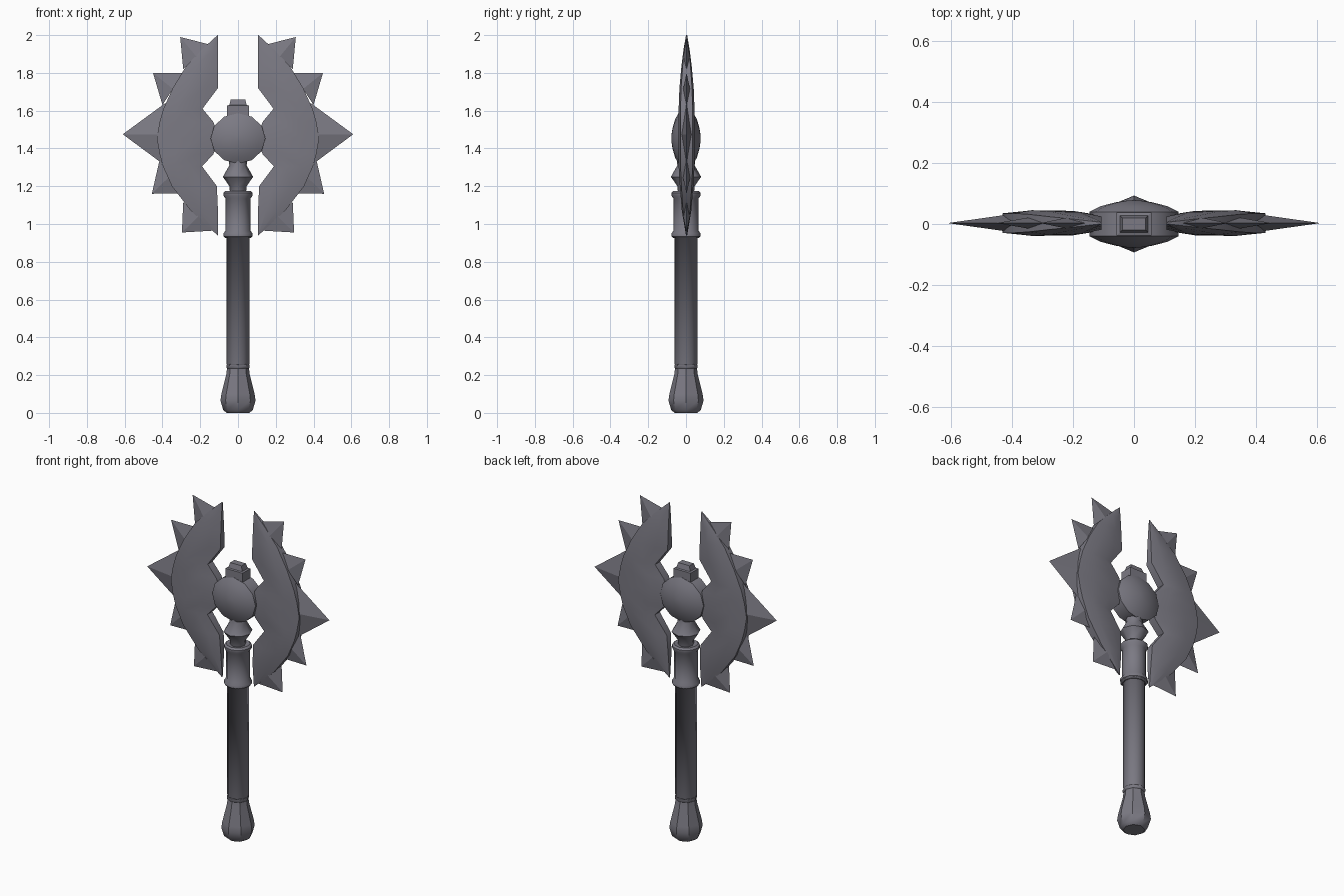
import bpy, bmesh
from math import sin, cos, pi, radians
from mathutils import Vector

cube = bpy.data.objects.get("Cube")
if cube:
    bpy.data.objects.remove(cube)

steel = bpy.data.materials.new("dark_steel")
steel.use_nodes = True
COLOUR = (0.2, 0.195, 0.23, 1)
steel.diffuse_color = COLOUR
steel.node_tree.nodes["Principled BSDF"].inputs["Base Color"].default_value = COLOUR


def finish(name, bm, angle=None):
    """Turn a bmesh into an object; angle sets the smooth shading limit."""
    bmesh.ops.recalc_face_normals(bm, faces=bm.faces)
    mesh = bpy.data.meshes.new(name)
    bm.to_mesh(mesh)
    bm.free()
    mesh.materials.append(steel)
    obj = bpy.data.objects.new(name, mesh)
    bpy.context.collection.objects.link(obj)
    bpy.ops.object.select_all(action='DESELECT')
    obj.select_set(True)
    bpy.context.view_layer.objects.active = obj
    if angle:
        bpy.ops.object.shade_smooth_by_angle(angle=radians(angle))
    return obj


def bridge(bm, rings):
    """Join closed rings of equal length and cap both ends."""
    n = len(rings[0])
    for a, b in zip(rings, rings[1:]):
        for i in range(n):
            j = (i + 1) % n
            bm.faces.new((a[i], a[j], b[j], b[i]))
    bm.faces.new(rings[0])
    bm.faces.new(rings[-1])


def lathe(name, profile, sides=8, angle=40):
    """Revolve (radius, z) points about the z axis."""
    bm = bmesh.new()
    rings = [[bm.verts.new((r * cos(2 * pi * i / sides), r * sin(2 * pi * i / sides), z))
              for i in range(sides)] for r, z in profile]
    bridge(bm, rings)
    return finish(name, bm, angle)


# Handle, from the bottom up
lathe("pommel", [(.06, 0), (.078, .015), (.093, .065), (.088, .1), (.062, .205),
                 (.058, .235), (.062, .24), (.062, .255), (.05, .262)])
lathe("shaft", [(.058, .255), (.06, .26), (.06, .93), (.074, .932)], 12, 180)
lathe("sleeve", [(.065, .925), (.077, .935), (.077, .95), (.066, .965), (.066, 1.135),
                 (.077, 1.15), (.077, 1.165), (.066, 1.175), (.04, 1.17)], 12)
lathe("neck_knot", [(.042, 1.16), (.046, 1.2), (.08, 1.25), (.046, 1.31), (.05, 1.36)], 8, 50)

# Lens-shaped hub, turned so its axis runs front to back
hub = lathe("hub", [(.02, -.077), (.06, -.071), (.11, -.058), (.145, -.04),
                    (.145, .04), (.11, .058), (.06, .071), (.02, .077)], 12)
hub.rotation_euler.x = pi / 2
hub.scale.y = .92
hub.location.z = 1.453

# Stepped cap on top of the hub
bm = bmesh.new()
steps = [(.057, .038, 1.55), (.057, .038, 1.627), (.046, .028, 1.63), (.038, .02, 1.66)]
bridge(bm, [[bm.verts.new((sx * w, sy * d, z))
             for sx, sy in ((-1, -1), (1, -1), (1, 1), (-1, 1))] for w, d, z in steps])
finish("hub_cap", bm)

# Blade rows: height, inner edge, outer edge, half thickness
ROWS = [(2.0, .106, .108, .003), (1.92, .106, .195, .016), (1.835, .106, .275, .026),
        (1.72, .106, .345, .036), (1.61, .188, .395, .04), (1.54, .13, .415, .04),
        (1.455, .1, .43, .04), (1.37, .13, .415, .04), (1.305, .19, .397, .04),
        (1.2, .112, .35, .034), (1.07, .106, .25, .024), (.94, .106, .108, .003)]
SECTION = [(0, .6), (.3, 1), (.7, 1.05), (1, .8)]

# Spikes: tip, then the two ends of the base, then half thickness
SPIKES = [((.306, 1.99), (.15, 1.95), (.29, 1.82), .018),
          ((.45, 1.8), (.29, 1.8), (.4, 1.63), .018),
          ((.61, 1.475), (.385, 1.64), (.38, 1.305), .032),
          ((.456, 1.16), (.415, 1.34), (.31, 1.162), .02),
          ((.297, .955), (.29, 1.115), (.13, .965), .018)]

for side, label in ((1, "left"), (-1, "right")):
    bm = bmesh.new()
    rings = []
    for z, inner, outer, t in ROWS:
        front = [(inner + f * (outer - inner), -t * k) for f, k in SECTION]
        back = [(x, -y) for x, y in reversed(front)]
        rings.append([bm.verts.new((side * x, y + .003, z)) for x, y in front + back])
    bridge(bm, rings)
    finish(label + "_blade", bm, 45)

    # Flat four-sided spikes set into the cutting edge
    for n, (tip, a, b, t) in enumerate(SPIKES, 1):
        bm = bmesh.new()
        mid = (Vector(a) + Vector(b)) / 2
        points = [(a[0], 0, a[1]), (mid.x, -t, mid.y), (b[0], 0, b[1]), (mid.x, t, mid.y)]
        base = [bm.verts.new((side * x, y + .003, z)) for x, y, z in points]
        top = bm.verts.new((side * tip[0], .003, tip[1]))
        bm.faces.new(base)
        for i in range(4):
            bm.faces.new((base[i], base[(i + 1) % 4], top))
        finish(f"{label}_spike_{n}", bm)
